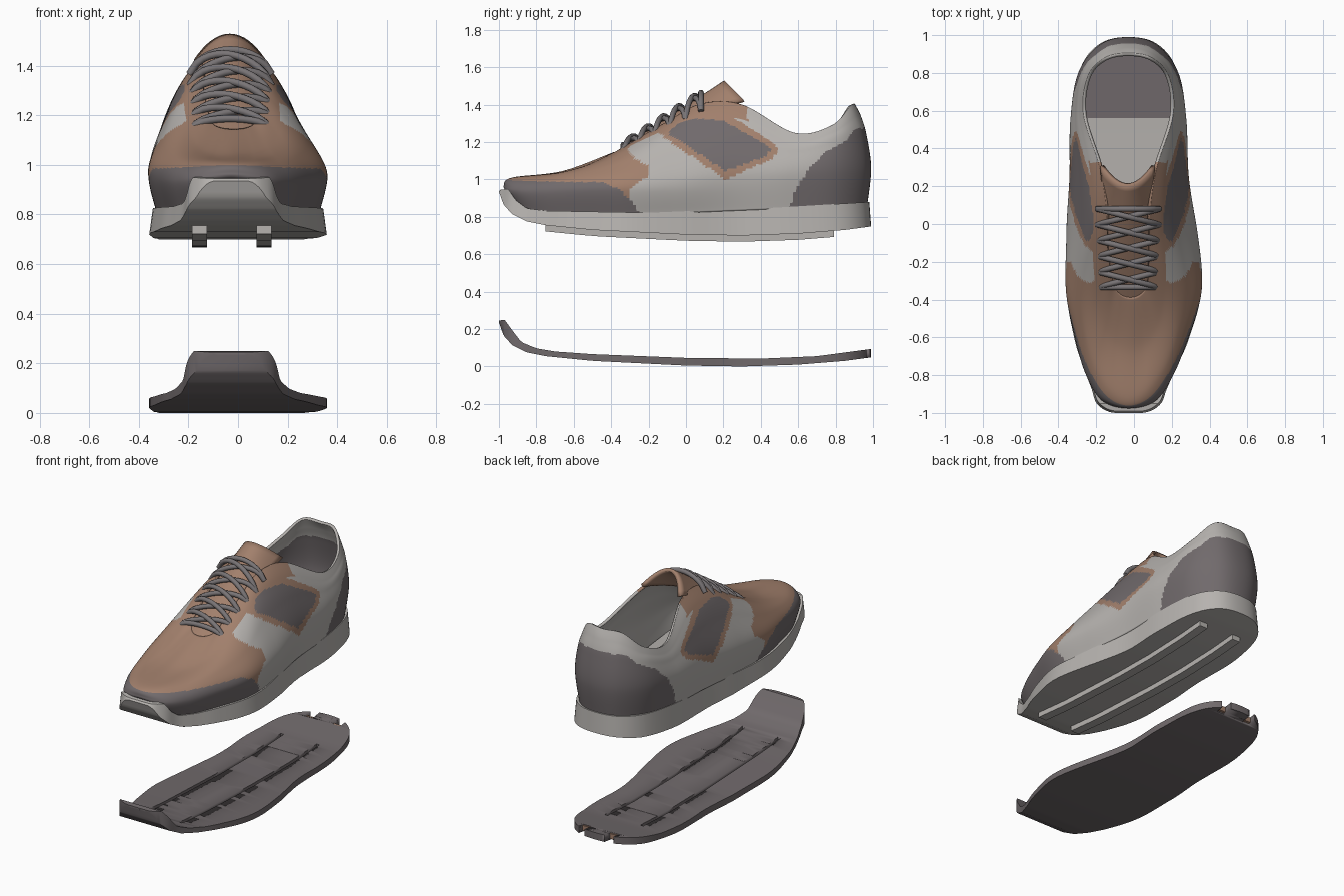
import bpy, bmesh, math
from mathutils import Vector

if "Cube" in bpy.data.objects:
    bpy.data.objects.remove(bpy.data.objects["Cube"])


def material(name, rgb):
    m = bpy.data.materials.new(name)
    m.diffuse_color = (*rgb, 1)
    m.use_nodes = True
    m.node_tree.nodes["Principled BSDF"].inputs["Base Color"].default_value = m.diffuse_color
    return m


LIGHT = material("light_grey", (0.47, 0.45, 0.43))
DARK = material("dark_grey", (0.165, 0.145, 0.15))
TAN = material("tan", (0.36, 0.215, 0.15))
LACE = material("lace_grey", (0.19, 0.175, 0.18))


def lerp(table, y):
    """Piecewise linear lookup in a list of (key, value) points."""
    if y <= table[0][0]:
        return table[0][1]
    for (a, p), (b, q) in zip(table, table[1:]):
        if y <= b:
            return p + (q - p) * (y - a) / (b - a)
    return table[-1][1]


def spline(pts, k, t, cyclic=False):
    """Catmull-Rom point on span k."""
    n = len(pts)
    g = lambda i: pts[i % n] if cyclic else pts[max(0, min(n - 1, i))]
    a, b, c, d = g(k - 1), g(k), g(k + 1), g(k + 2)
    return 0.5 * (2 * b + (c - a) * t + (2 * a - 5 * b + 4 * c - d) * t * t
                  + (3 * b - a - 3 * c + d) * t ** 3)


def ring(guide, n):
    """Mirror a toe-to-heel half outline and sample it as a closed smooth loop."""
    pts = [Vector(p) for p in guide]
    pts += [Vector((-p.x, p.y, p.z)) for p in pts[-2:0:-1]]
    return [spline(pts, k, i / n, True) for k in range(len(pts)) for i in range(n)]


def centre(y, z):
    """Slight sideways bend of the last."""
    low = max(0, min(1, (1.3 - z) / 0.35))
    return -0.03 + 0.03 * low * math.exp(-((y + 0.3) / 0.42) ** 2)


def make(name, verts, faces, mats, rule=None, smooth=40):
    me = bpy.data.meshes.new(name)
    me.from_pydata(verts, [], faces)
    for m in mats:
        me.materials.append(m)
    if rule:
        for p in me.polygons:
            p.material_index = rule(p)
    bm = bmesh.new()
    bm.from_mesh(me)
    bmesh.ops.remove_doubles(bm, verts=bm.verts, dist=1e-5)
    if name != "upper":
        bmesh.ops.recalc_face_normals(bm, faces=bm.faces)
    bm.to_mesh(me)
    bm.free()
    ob = bpy.data.objects.new(name, me)
    bpy.context.collection.objects.link(ob)
    bpy.ops.object.select_all(action='DESELECT')
    ob.select_set(True)
    bpy.context.view_layer.objects.active = ob
    bpy.ops.object.shade_smooth_by_angle(angle=math.radians(smooth))
    return ob


# Heights along the length of the sole layers
OUT_LO = [(-1, .235), (-.975, .165), (-.93, .115), (-.85, .075), (-.75, .055), (-.5, .03),
          (0, .005), (.3, 0), (.6, .01), (.85, .03), (1, .05)]
OUT_HI = [(-1, .245), (-.97, .25), (-.93, .195), (-.88, .13), (-.8, .097), (-.7, .08),
          (-.5, .066), (0, .046), (.4, .042), (.7, .055), (1, .095)]
MID_HI = [(-1, .945), (-.96, .95), (-.92, .89), (-.86, .845), (-.75, .832), (-.2, .822),
          (.5, .85), (1, .88)]
SOLE = [(0, -1, 0), (.1, -.995, 0), (.17, -.95, 0), (.2, -.87, 0), (.25, -.75, 0), (.305, -.6, 0),
        (.357, -.35, 0), (.335, -.05, 0), (.295, .25, 0), (.298, .55, 0), (.255, .82, 0),
        (.15, .955, 0), (0, .99, 0)]


def slab(name, lo, hi, mats, top=(1, 1), size=(1, 1), rule=None):
    """Flat-across layer following the sole outline."""
    half = ring(SOLE, 6)[:(len(SOLE) - 1) * 6 + 1]
    verts, faces = [], []
    for p in half:
        x, y = max(0, p.x) * size[0], p.y * size[1]
        for f, sx, sy in ((lo, 1, 1), (hi, *top)):
            z = f(y)
            for s in (1, -1):
                verts.append((centre(y, 0) + s * x * sx, y * sy, z))
    for i in range(len(half) - 1):
        a, b = 4 * i, 4 * i + 4
        for j, k in ((0, 1), (1, 3), (3, 2), (2, 0)):
            faces.append((a + j, a + k, b + k, b + j))
    return make(name, verts, faces, mats, rule)


def strip(name, xc, w, y0, y1, lo, hi, mat):
    """Straight bar whose height follows a curve."""
    verts, faces, n = [], [], 16
    for i in range(n + 1):
        y = y0 + (y1 - y0) * i / n
        verts += [(xc - w / 2, y, lo(y)), (xc + w / 2, y, lo(y)),
                  (xc + w / 2, y, hi(y)), (xc - w / 2, y, hi(y))]
    for i in range(n):
        for j in range(4):
            a, b = 4 * i + j, 4 * i + (j + 1) % 4
            faces.append((a, b, b + 4, a + 4))
    faces += [(3, 2, 1, 0), tuple(4 * n + j for j in range(4))]
    return make(name, verts, faces, [mat], smooth=30)


out_lo = lambda y: lerp(OUT_LO, y)
out_hi = lambda y: lerp(OUT_HI, y)
mid_hi = lambda y: lerp(MID_HI, y)

# Separate outsole with grooves and heel notches
outsole = slab("outsole", out_lo, out_hi, [DARK])
cutters = []
for side, xr, xn in (("left", -.155, -.125), ("right", .105, .075)):
    cutters.append(strip("groove_cutter_" + side, xr, .022, -.75, .68,
                         lambda y: out_hi(y) - .02, lambda y: out_hi(y) + .05, DARK))
    cutters.append(strip("notch_cutter_" + side, xn, .055, .915, 1.1,
                         lambda y: -.1, lambda y: .3, DARK))
    strip("notch_insert_" + side, xn, .055, .905, .93,
          lambda y: out_lo(y) + .008, lambda y: out_hi(y) - .003, TAN)
    # Rails under the midsole
    strip("rail_" + side, xr, .06, -.75, .79,
          lambda y: out_lo(y) + .667, lambda y: out_lo(y) + .715, LIGHT)
for c in cutters:
    c.hide_render = True
    c.hide_set(True)
    mod = outsole.modifiers.new("cut", 'BOOLEAN')
    mod.operation, mod.solver, mod.object = 'DIFFERENCE', 'EXACT', c

# Midsole and insole
slab("midsole", lambda y: out_lo(y) + .70, mid_hi, [LIGHT], top=(.96, .99))
slab("insole", lambda y: mid_hi(y) - .01, lambda y: mid_hi(y) + .02, [LIGHT, DARK],
     size=(.88, .94), rule=lambda p: int(p.center.y > .55))

# Upper: guide curves from toe to heel, low to high
BELLY = [(0, -.975, .965), (.14, -.935, .95), (.23, -.8, .94), (.3, -.6, .95), (.358, -.35, .97),
         (.345, -.05, 1.0), (.315, .25, 1.03), (.307, .55, 1.03), (.265, .8, 1.05),
         (.15, .95, 1.06), (0, .99, 1.06)]
SHOULDER = [(0, -.93, 1.01), (.1, -.885, 1.01), (.19, -.76, 1.01), (.25, -.58, 1.035),
            (.29, -.33, 1.09), (.257, -.03, 1.2), (.255, .27, 1.22), (.28, .57, 1.15),
            (.245, .8, 1.2), (.14, .93, 1.24), (0, .965, 1.24)]
INSTEP = [(0, -.66, 1.045), (.08, -.63, 1.047), (.135, -.55, 1.07), (.17, -.41, 1.125),
          (.185, -.2, 1.23), (.18, .04, 1.33), (.2, .29, 1.33), (.258, .58, 1.205),
          (.228, .79, 1.255), (.135, .9, 1.335), (0, .935, 1.34)]
THROAT = [(0, -.39, 1.145), (.05, -.375, 1.15), (.085, -.33, 1.17), (.1, -.24, 1.23),
          (.11, -.1, 1.31), (.115, .08, 1.405), (.15, .3, 1.40), (.237, .58, 1.25),
          (.215, .78, 1.29), (.125, .88, 1.395), (0, .905, 1.4)]
base = [(x * .92, y * .98, mid_hi(y * .98) - .008) for x, y, z in BELLY]
rings = [ring(g, 18) for g in (base, BELLY, SHOULDER, INSTEP, THROAT)]
N, ROWS = len(rings[0]), 14
verts = []
for k in range(4):
    for r in range(ROWS + (k == 3)):
        for i in range(N):
            p = spline([g[i] for g in rings], k, r / ROWS)
            verts.append((p.x + centre(p.y, p.z), p.y, p.z))
faces = [(j * N + i, j * N + (i + 1) % N, (j + 1) * N + (i + 1) % N, (j + 1) * N + i)
         for j in range(4 * ROWS) for i in range(N)]

# Panel outlines in side projection
TOE_TOP = [(-1, 1.0), (-.85, .99), (-.45, .985), (-.36, .95), (-.29, .88), (-.24, .81)]
VAMP_END = [(.82, -.33), (.95, -.3), (1.02, -.2), (1.07, -.2), (1.13, -.3), (1.3, -.33)]
HEEL_TOP = [(.55, .84), (.59, .95), (.66, 1.06), (.75, 1.15), (.86, 1.21), (.9, 1.27), (1, 1.28)]
FRAME = [(-.15, 1.25), (.21, 1.0), (.46, 1.11), (.5, 1.16), (.46, 1.2), (.24, 1.34), (0, 1.36)]
WINDOW = [(-.1, 1.25), (.21, 1.045), (.43, 1.125), (.455, 1.16), (.43, 1.185), (.2, 1.315), (0, 1.33)]


def inside(poly, y, z):
    return all((b[0] - a[0]) * (z - a[1]) - (b[1] - a[1]) * (y - a[0]) > 0
               for a, b in zip(poly, poly[1:] + poly[:1]))


def panel(p):
    y, z = p.center.y, p.center.z
    row = p.index // N
    if y < -.24 and z < lerp(TOE_TOP, y):
        return 2                                     # toe guard
    if row >= 2.9 * ROWS and y < .33 or y < lerp(VAMP_END, z):
        return 1                                     # eyestay and vamp
    if inside(WINDOW, y, z):
        return 2                                     # side window
    if inside(FRAME, y, z):
        return 1                                     # window border
    if y > .55 and z < lerp(HEEL_TOP, y):
        return 3                                     # heel counter
    return 0


upper = make("upper", verts, faces, [LIGHT, TAN, DARK, DARK, LIGHT, LIGHT, LIGHT, DARK], panel, 60)
sol = upper.modifiers.new("lining", 'SOLIDIFY')
sol.thickness, sol.offset, sol.material_offset = .018, -1, 4


# Tongue: arched sheet rising through the throat
def tongue_z(y):
    return 1.12 + (y + .4) * .655


verts, faces, n, m = [], [], 20, 16
for i in range(n + 1):
    f = i / n
    y = -.42 + .63 * f
    for j in range(m + 1):
        t = 2 * j / m - 1
        bend = (.02 + .08 * f * f) * t * t
        verts.append((-.033 + (.11 + .025 * f) * t, y + bend * f, tongue_z(y) - bend))
faces = [(i * (m + 1) + j, i * (m + 1) + j + 1, (i + 1) * (m + 1) + j + 1, (i + 1) * (m + 1) + j)
         for i in range(n) for j in range(m)]
tongue = make("tongue", verts, faces, [TAN], smooth=60)
sol = tongue.modifiers.new("thickness", 'SOLIDIFY')
sol.thickness, sol.offset = .022, 0

# Laces: criss-cross tubes with a bar at each end
cu = bpy.data.curves.new("laces", 'CURVE')
cu.dimensions, cu.bevel_depth, cu.bevel_resolution, cu.use_fill_caps = '3D', .015, 3, True
cu.materials.append(LACE)
rows = [-.335 + .083 * k for k in range(6)]
runs = [(rows[0], rows[0], 0), (rows[5], rows[5], .006)]
for a, b in zip(rows, rows[1:]):
    runs += [(a, b, 0), (b, a, .014)]
for ya, yb, lift in runs:
    s = cu.splines.new('POLY')
    s.points.add(12)
    for i, pt in enumerate(s.points):
        t = i / 6 - 1
        y = ya + (yb - ya) * i / 12
        drop = (.025 + .09 * (y + .335)) * t * t + .03 * t ** 8
        pt.co = (-.03 + .165 * t, y, tongue_z(y) + .024 + lift * (1 - t * t) - drop, 1)
    s.use_smooth = True
bpy.context.collection.objects.link(bpy.data.objects.new("laces", cu))
